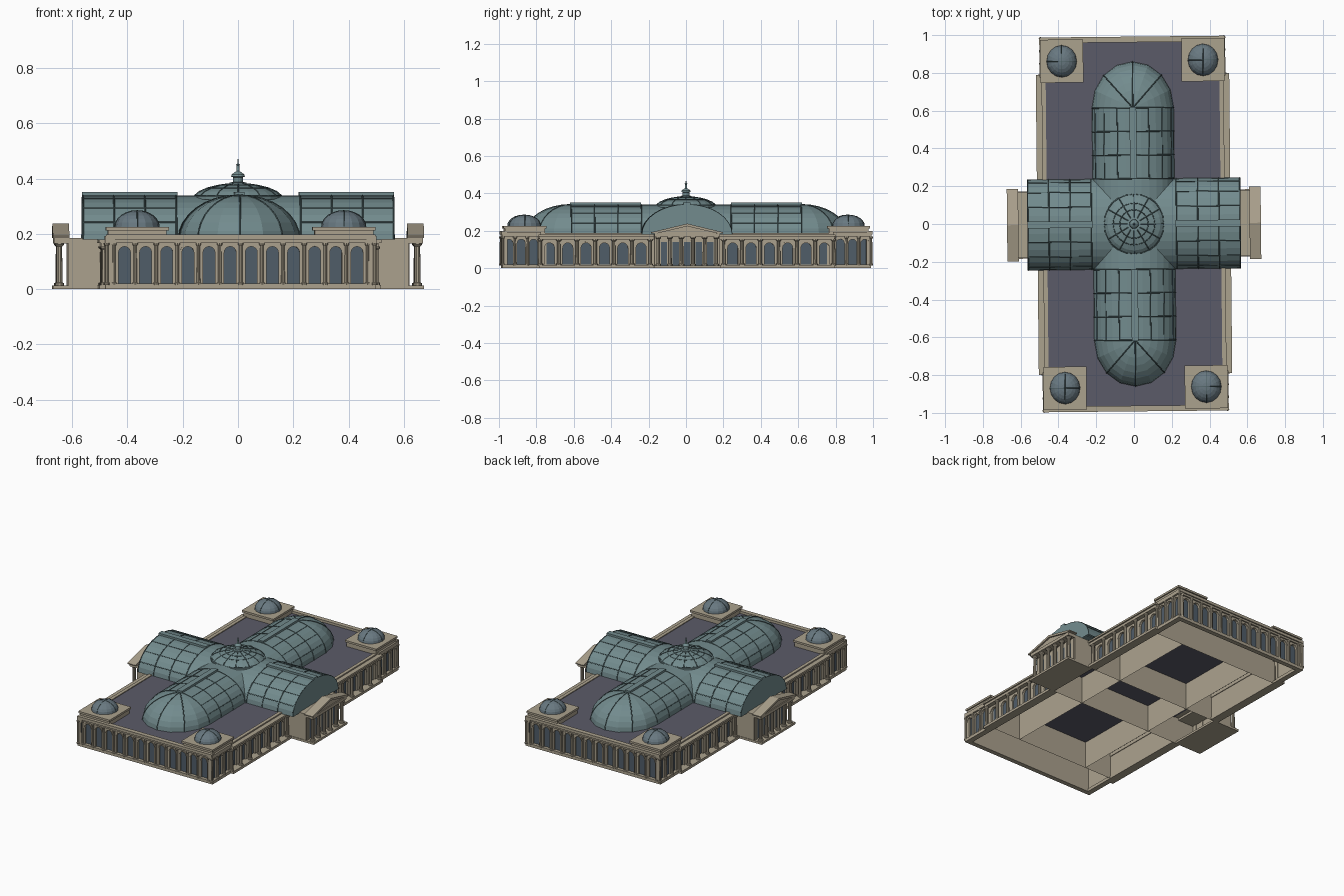
import bpy, bmesh
from math import sin, cos, pi, radians
from mathutils import Vector as V, Matrix

if "Cube" in bpy.data.objects:
    bpy.data.objects.remove(bpy.data.objects["Cube"])


def material(name, r, g, b):
    m = bpy.data.materials.new(name)
    m.diffuse_color = (r, g, b, 1)
    m.use_nodes = True
    m.node_tree.nodes["Principled BSDF"].inputs["Base Color"].default_value = m.diffuse_color
    return m


STONE = material("stone", .41, .36, .27)
GLASS = material("window_glass", .08, .11, .14)
ROOF = material("roof_slate", .105, .105, .14)
TEAL = material("roof_glass", .17, .26, .27)
BLUE = material("small_dome_glass", .14, .19, .22)
RIB = material("rib_metal", .07, .115, .12)
TURN = radians(.58)          # the whole plan is turned very slightly


def finish(name, bm, mat, smooth=False):
    bmesh.ops.recalc_face_normals(bm, faces=bm.faces)
    me = bpy.data.meshes.new(name)
    bm.to_mesh(me)
    bm.free()
    me.materials.append(mat)
    ob = bpy.data.objects.new(name, me)
    bpy.context.collection.objects.link(ob)
    ob.rotation_euler.z = TURN
    return ob


def box(bm, x0, x1, y0, y1, z0, z1, open_bottom=False):
    m = Matrix.Translation(((x0+x1)/2, (y0+y1)/2, (z0+z1)/2)) @ Matrix.Diagonal((abs(x1-x0), abs(y1-y0), z1-z0, 1))
    vs = bmesh.ops.create_cube(bm, size=1, matrix=m)["verts"]
    if open_bottom:
        low = [f for f in vs[0].link_faces[:] + [g for v in vs for g in v.link_faces]
               if all(abs(v.co.z-z0) < 1e-5 for v in f.verts)]
        bmesh.ops.delete(bm, geom=list(set(low)), context="FACES_ONLY")


def lathe(bm, cx, cy, prof, n, sy=1.0):
    rings = [[bm.verts.new((cx+r*cos(2*pi*i/n), cy+sy*r*sin(2*pi*i/n), z)) for i in range(n)] for r, z in prof]
    for a, b in zip(rings, rings[1:]):
        for i in range(n):
            bm.faces.new((a[i], a[(i+1) % n], b[(i+1) % n], b[i]))
    bm.faces.new(rings[-1])


def column(bm, x, y, z0, z1, r, n=8):
    lathe(bm, x, y, [(r*1.5, z0), (r*1.5, z0+.008), (r, z0+.01), (r*.9, z1-.012),
                     (r*1.5, z1-.006), (r*1.5, z1)], n)


def tube(name, paths, r):
    cu = bpy.data.curves.new(name, "CURVE")
    cu.dimensions = "3D"
    cu.bevel_depth = r
    cu.bevel_resolution = 0
    for pts in paths:
        sp = cu.splines.new("POLY")
        sp.points.add(len(pts)-1)
        for p, q in zip(sp.points, pts):
            p.co = (*q, 1)
    cu.materials.append(RIB)
    ob = bpy.data.objects.new(name, cu)
    bpy.context.collection.objects.link(ob)
    ob.rotation_euler.z = TURN


def arcade(wall, glass, p0, u, n, count, bay, hw, spring, top, depth=.016):
    """Row of arched openings with recessed glass."""
    p0, u, n = V(p0), V(u), V(n)
    for k in range(count):
        c = (k+.5)*bay
        arch = [(c+hw*cos(pi*i/8), spring+hw*sin(pi*i/8)) for i in range(9)]
        out = [(c+bay/2, .02), (c+bay/2, top), (c-bay/2, top), (c-bay/2, .02), (c-hw, .02)] + arch[::-1] + [(c+hw, .02)]
        f, b = [[wall.verts.new(p0+u*s+n*d+V((0, 0, z))) for s, z in out] for d in (0, -depth)]
        wall.faces.new(f)
        for i in range(len(f)):
            j = (i+1) % len(f)
            wall.faces.new((f[i], f[j], b[j], b[i]))
        # raised arch moulding
        rings = [[wall.verts.new(p0+u*(c+(hw+e)*cos(pi*i/8))+n*d+V((0, 0, spring+(hw+e)*sin(pi*i/8)))) for i in range(9)]
                 for e, d in ((.001, 0), (.001, .004), (.007, .004), (.007, 0))]
        for a, q in zip(rings, rings[1:]):
            for i in range(8):
                wall.faces.new((a[i], a[i+1], q[i+1], q[i]))
        glass.faces.new([glass.verts.new(p0+u*(c+s)+n*(-.011)+V((0, 0, z)))
                         for s, z in ((-hw-.003, .02), (hw+.003, .02), (hw+.003, spring+hw), (-hw-.003, spring+hw))])


S = (-1, 1)
core, wall, glass, cols, trim = (bmesh.new() for _ in range(5))

# hollow inner blocks, open underneath
for s in S:
    box(core, -.464, .464, s*.75, s*.959, 0, .178, True)
    for t in S:
        box(core, t*.26, t*.459, s*.176, s*.75, 0, .178, True)
    box(core, s*.26, s*.615, -.175, .175, 0, .18, True)
box(core, -.26, .26, -.175, .175, 0, .178, True)
finish("inner_blocks", core, STONE)

for s in S:
    # end facades
    arcade(wall, glass, (-.459, s*.975, 0), (1, 0, 0), (0, s, 0), 12, .0765, .0215, .133, .178)
    for k in range(13):
        column(cols, -.459+k*.0765, s*.98, .015, .168, .0065)
    box(trim, -.485, .485, s*.955, s*.985, 0, .02)
    box(trim, -.485, .485, s*.958, s*.984, .168, .18)
    box(trim, -.488, .488, s*.962, s*.992, .18, .198)
    for t in S:
        # corner pavilions
        arcade(wall, glass, (t*.48, min(s*.787, s*.985), 0), (0, 1, 0), (t, 0, 0), 3, .066, .0215, .133, .178)
        for k in range(4):
            column(cols, t*.485, s*(.787+k*.066), .015, .168, .0065)
        box(trim, t*.459, t*.48, s*.959, s*.975, 0, .18)
        box(trim, t*.455, t*.49, s*.78, s*.985, 0, .02)
        box(trim, t*.455, t*.492, s*.78, s*.988, .168, .192)
        box(trim, t*.268, t*.48, s*.76, s*.972, .178, .215)
        box(trim, t*.26, t*.488, s*.752, s*.98, .213, .226)
        # side wings with engaged columns
        arcade(wall, glass, (t*.475, min(s*.196, s*.784), 0), (0, 1, 0), (t, 0, 0), 6, .098, .027, .108, .165)
        for k in range(7):
            column(cols, t*.492, s*(.196+k*.098), .015, .155, .0095)
        box(trim, t*.455, t*.51, s*.175, s*.79, 0, .016)
        box(trim, t*.455, t*.503, s*.175, s*.788, .152, .168)
        box(trim, t*.465, t*.512, s*.175, s*.793, .168, .18)
        box(trim, t*.46, t*.482, s*.175, s*.76, .18, .188)

# entrance porticos
ped = bmesh.new()
for t in S:
    box(trim, t*.48, t*.672, -.178, .178, 0, .014)
    box(trim, t*.5, t*.668, -.175, .175, .166, .186)
    for k in range(6):
        y = -.155+k*.062
        column(cols, t*.648, y, .014, .167, .011, 10)
        box(trim, t*.612, t*.62, y-.01, y+.01, .014, .167)
    for k in range(5):
        y = -.124+k*.062
        glass.faces.new([glass.verts.new((t*.6165, y+a, z)) for a, z in ((-.017, .014), (.017, .014), (.017, .14), (-.017, .14))])
    # gable, with raised raking edges in front
    for x0, x1, pts in ((.616, .662, [(-.18, .186), (.18, .186), (0, .229)]),
                        (.612, .672, [(-.192, .186), (-.16, .186), (0, .224), (.16, .186), (.192, .186), (.192, .192), (0, .238), (-.192, .192)])):
        a, b = [[ped.verts.new((t*x, y, z)) for y, z in pts] for x in (x0, x1)]
        ped.faces.new(a)
        ped.faces.new(b)
        for i in range(len(a)):
            j = (i+1) % len(a)
            ped.faces.new((a[i], a[j], b[j], b[i]))
finish("pediments", ped, STONE)
finish("arcade_walls", wall, STONE)
finish("windows", glass, GLASS)
finish("columns", cols, STONE)
finish("cornices_and_plinths", trim, STONE)

# flat roof
bm = bmesh.new()
box(bm, -.468, .468, -.965, .965, .176, .183)
finish("flat_roof", bm, ROOF)

# nave vault: stadium-shaped rings rising to a ridge, round at both ends
Z0, H, NW, NY, AP, TW, TX = .18, .16, .217, .615, .245, .24, .565
bm = bmesh.new()
rings = []
for k in range(9):
    r, z = cos(pi/2*k/8), Z0+H*sin(pi/2*k/8)
    rings.append([bm.verts.new((NW*r*cos(pi*i/8+o), s*NY+AP*r*sin(pi*i/8+o), z))
                  for s, o in ((1, 0), (-1, pi)) for i in range(9)])
for a, b in zip(rings, rings[1:]):
    for i in range(18):
        bm.faces.new((a[i], a[(i+1) % 18], b[(i+1) % 18], b[i]))
bmesh.ops.remove_doubles(bm, verts=bm.verts, dist=1e-4)
finish("nave_vault", bm, TEAL)

# transept vault
bm = bmesh.new()
a, b = [[bm.verts.new((x, TW*cos(pi*i/16), Z0+H*sin(pi*i/16))) for i in range(17)] for x in (-TX, TX)]
for i in range(16):
    bm.faces.new((a[i], a[i+1], b[i+1], b[i]))
bm.faces.new(a)
bm.faces.new(b)
finish("transept_vault", bm, TEAL)

# ridge caps
bm = bmesh.new()
for s in S:
    box(bm, s*.22, s*TX, -.018, .018, .334, .352)
    box(bm, -.018, .018, s*.24, s*.62, .334, .352)
finish("ridge_caps", bm, TEAL)

# vault ribs and purlins
paths = []
for s in S:
    for y in (.24, .365, .49, .615):
        paths.append([(NW*cos(pi*i/16), s*y, Z0+H*sin(pi*i/16)) for i in range(17)])
    for x in (.225, .338, .45, .562):
        paths.append([(s*x, TW*cos(pi*i/16), Z0+H*sin(pi*i/16)) for i in range(17)])
    for i in (2, 4, 6, 10, 12, 14):
        c, z = cos(pi*i/16), Z0+H*sin(pi*i/16)
        paths.append([(NW*c, s*.24, z), (NW*c, s*NY, z)])
        paths.append([(s*.225, TW*c, z), (s*TX, TW*c, z)])
    for m in (2, 4, 6):
        paths.append([(NW*cos(pi*k/16)*cos(pi*m/8), s*(NY+AP*cos(pi*k/16)*sin(pi*m/8)), Z0+H*sin(pi*k/16)) for k in range(9)])
tube("vault_ribs", paths, .003)

# central dome with lantern and spire
dome = [(.165, .325), (.165, .336), (.158, .338), (.14, .353), (.11, .366), (.075, .375), (.035, .381)]
bm = bmesh.new()
lathe(bm, 0, 0, dome, 24)
lathe(bm, 0, 0, [(.03, .378), (.03, .386), (.018, .388), (.018, .405), (.025, .408), (.023, .415), (.014, .422),
                 (.006, .427), (.005, .448), (.007, .451), (.002, .456), (.001, .472)], 12)
finish("central_dome", bm, TEAL)
paths = [[(r*cos(pi*i/6), r*sin(pi*i/6), z) for r, z in dome[2:]] for i in range(12)]
paths += [[(r*cos(pi*i/12), r*sin(pi*i/12), z) for i in range(25)] for r, z in (dome[2], dome[4], dome[5])]
tube("dome_ribs", paths, .0025)

# corner domes
bm = bmesh.new()
paths = []
for s in S:
    for t in S:
        cx, cy = t*.374, s*.865
        prof = [(.08*cos(pi/2*k/6), .226+.058*sin(pi/2*k/6)) for k in range(6)] + [(.002, .284)]
        lathe(bm, cx, cy, prof, 16, 1.06)
        for q in range(2):
            paths.append([(cx+(.08*cos(pi*k/12) if q else 0), cy+(0 if q else .085*cos(pi*k/12)),
                           .226+.058*sin(pi*k/12)) for k in range(13)])
finish("corner_domes", bm, BLUE)
tube("corner_dome_ribs", paths, .002)
